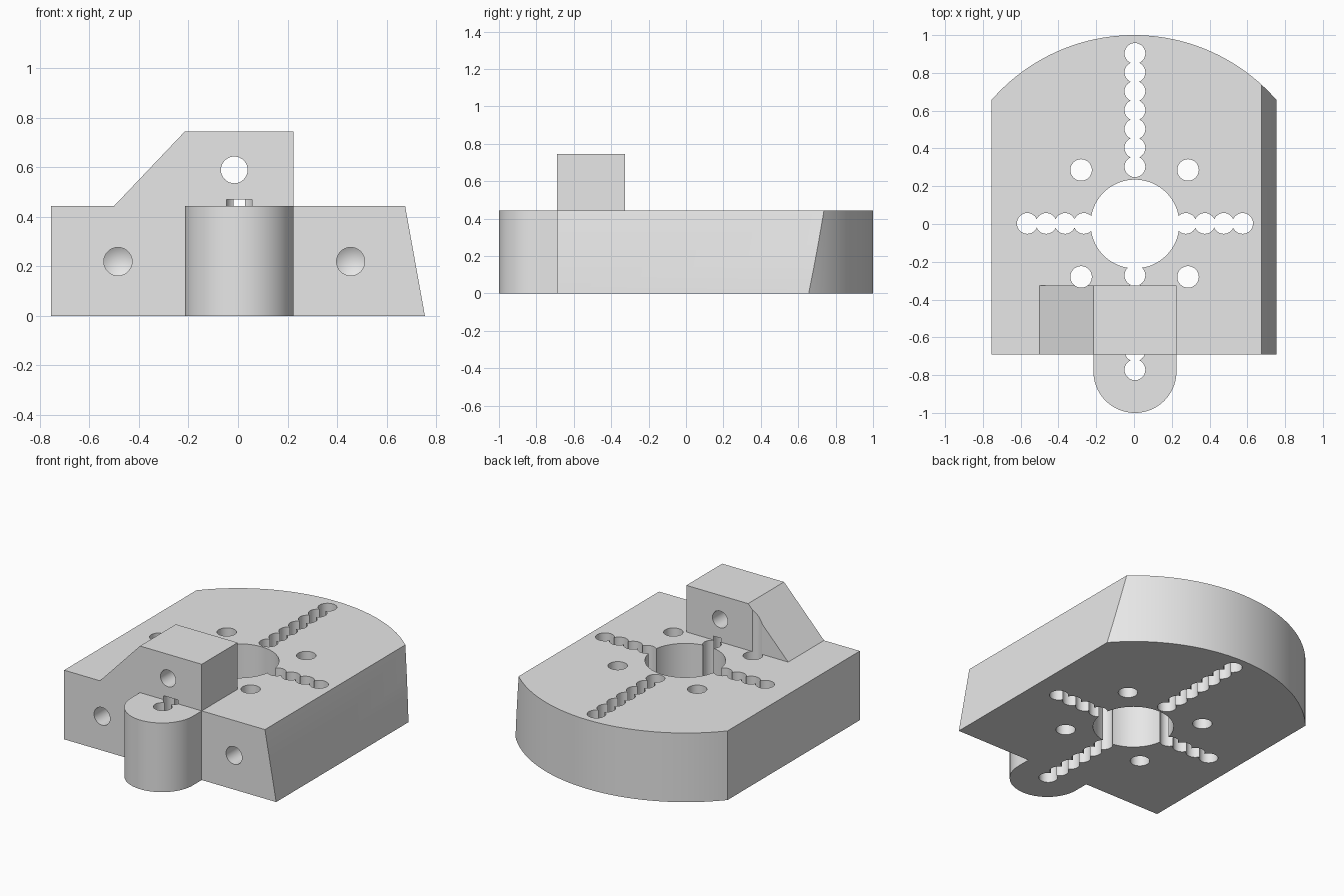
import bpy, bmesh, math
from mathutils import Matrix

if "Cube" in bpy.data.objects:
    bpy.data.objects.remove(bpy.data.objects["Cube"])

TOP = 0.445      # top of the base plate
FRONT = -0.69    # front wall of the base plate
CX = 0.005       # centre line of the bore and channels

grey = bpy.data.materials.new("plain grey")
grey.use_nodes = True
grey.diffuse_color = (0.8, 0.8, 0.8, 1)
grey.node_tree.nodes["Principled BSDF"].inputs["Base Color"].default_value = (0.8, 0.8, 0.8, 1)


def finish(name, bm):
    bmesh.ops.recalc_face_normals(bm, faces=bm.faces)
    mesh = bpy.data.meshes.new(name)
    bm.to_mesh(mesh)
    bm.free()
    mesh.materials.append(grey)
    obj = bpy.data.objects.new(name, mesh)
    bpy.context.collection.objects.link(obj)
    return obj


def prism(name, points, lo, hi, along_y=False):
    """Extrude an xy outline up z, or an xz outline along y."""
    bm = bmesh.new()
    place = (lambda a, b, t: (a, t, b)) if along_y else (lambda a, b, t: (a, b, t))
    face = bm.faces.new([bm.verts.new(place(a, b, lo)) for a, b in points])
    new = bmesh.ops.extrude_face_region(bm, geom=[face])["geom"]
    shift = place(0, 0, hi - lo)
    bmesh.ops.translate(bm, vec=shift, verts=[v for v in new if isinstance(v, bmesh.types.BMVert)])
    return finish(name, bm)


def arc(cx, cy, r, start, end, steps):
    angles = [start + (end - start) * i / steps for i in range(steps + 1)]
    return [(cx + r * math.cos(a), cy + r * math.sin(a)) for a in angles]


def combine(target, other, operation):
    mod = target.modifiers.new("join", 'BOOLEAN')
    mod.operation, mod.solver, mod.object = operation, 'EXACT', other
    bpy.context.view_layer.objects.active = target
    bpy.ops.object.modifier_apply(modifier=mod.name)
    bpy.data.objects.remove(other)


def bore(target, x, y, r, top, steps=32):
    """Vertical hole from below the plate up to the given height."""
    circle = arc(x, y, r, 0, math.tau, steps)[:-1]
    combine(target, prism("hole_cutter", circle, -0.1, top), 'DIFFERENCE')


def drill(target, x, z, r, depth, tip):
    """Hole drilled in from the front, with a conical end."""
    bm = bmesh.new()
    bmesh.ops.create_cone(bm, cap_ends=True, segments=32, radius1=r, radius2=r, depth=depth)
    end = max(bm.faces, key=lambda f: f.calc_center_median().z)
    centre = bmesh.ops.poke(bm, faces=[end])["verts"][0]
    centre.co.z += tip
    turn = Matrix.Translation((x, FRONT - 0.1 + depth / 2, z)) @ Matrix.Rotation(-math.pi / 2, 4, 'X')
    bmesh.ops.transform(bm, matrix=turn, verts=bm.verts)
    combine(target, finish("drill_cutter", bm), 'DIFFERENCE')


# Base plate with a rounded back and a leaning wall on one side
half = 0.755
a = math.acos(half)
body = prism("clamp_body", [(-half, FRONT), (half, FRONT)] + arc(0, 0, 1, a, math.pi - a, 48), 0, TOP)
lean = [(0.773, -0.1), (0.647, 0.6), (0.9, 0.6), (0.9, -0.1)]
combine(body, prism("lean_cutter", lean, -1.1, 1.1, True), 'DIFFERENCE')

# Round boss on the front
boss = [(CX + 0.22, -0.6), (CX - 0.22, -0.6)] + arc(CX, -0.78, 0.22, math.pi, math.tau, 40)
combine(body, prism("front_boss", boss, 0, TOP), 'UNION')

# Raised block with one sloping side
block = [(-0.5, 0.35), (0.225, 0.35), (0.225, 0.745), (-0.215, 0.745), (-0.5, TOP)]
combine(body, prism("raised_block", block, FRONT, -0.325, True), 'UNION')

# Central bore and the four bolt holes around it
bore(body, CX, 0, 0.235, 0.6, 64)
for sx in (-1, 1):
    for sy in (-1, 1):
        bore(body, 0.003 + sx * 0.283, 0.003 + sy * 0.283, 0.057, 0.9)

# Scalloped channels made of overlapping holes, running out from the bore
for dx, dy, first, count in ((1, 0, 0.27, 4), (-1, 0, 0.27, 4), (0, 1, 0.3, 7), (0, -1, 0.275, 6)):
    for i in range(count):
        reach = first + 0.1 * i
        bore(body, CX + dx * reach, 0.003 + dy * reach, 0.055, 0.47)

# Cross hole through the block and two blind holes in the front wall
drill(body, -0.015, 0.59, 0.054, 0.8, 0.03)
for x in (-0.485, 0.455):
    drill(body, x, 0.22, 0.057, 0.4, 0.035)

bpy.ops.object.select_all(action='DESELECT')
body.select_set(True)
bpy.context.view_layer.objects.active = body
bpy.ops.object.shade_smooth_by_angle(angle=math.radians(30))
